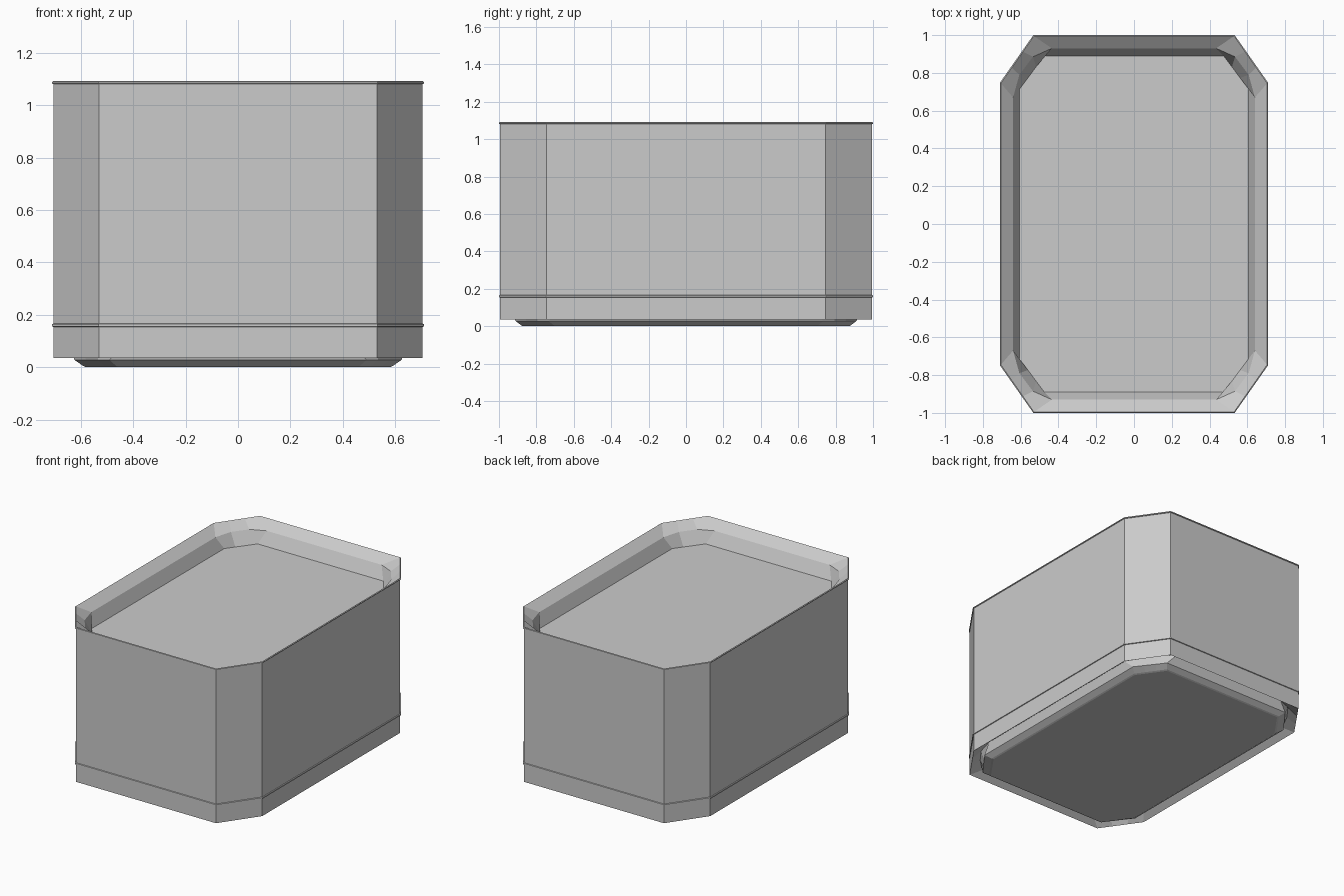
import bpy, bmesh, math

if "Cube" in bpy.data.objects:
    bpy.data.objects.remove(bpy.data.objects["Cube"])


def ring(corner, z):
    """16-point loop: one four-point corner mirrored into all quadrants."""
    a = [(x, y) for x, y in corner]
    b = [(-x, y) for x, y in reversed(corner)]
    c = [(-x, -y) for x, y in corner]
    d = [(x, -y) for x, y in reversed(corner)]
    return [(x, y, z) for x, y in a + b + c + d]


def chamfer(hx, hy, cx, cy):
    """Straight chamfer from (hx, cy) to (cx, hy), split in three."""
    return [(hx + (cx - hx) * t / 3, cy + (hy - cy) * t / 3) for t in range(4)]


def loft(name, rings, cap_first=False, cap_last=False):
    """Skin a stack of rings, then merge flat strips into clean faces."""
    bm = bmesh.new()
    loops = [[bm.verts.new(p) for p in ring(c, z)] for c, z in rings]
    for lo, hi in zip(loops, loops[1:]):
        for i in range(16):
            j = (i + 1) % 16
            bm.faces.new((lo[i], lo[j], hi[j], hi[i]))
    if cap_first:
        bm.faces.new(loops[0][::-1])
    if cap_last:
        bm.faces.new(loops[-1])
    bmesh.ops.dissolve_limit(bm, angle_limit=math.radians(0.5),
                             verts=bm.verts, edges=bm.edges)
    mesh = bpy.data.meshes.new(name)
    bm.to_mesh(mesh)
    bm.free()
    obj = bpy.data.objects.new(name, mesh)
    bpy.context.collection.objects.link(obj)
    return obj


wall = chamfer(0.705, 0.995, 0.53, 0.745)
lip = chamfer(0.71, 1.0, 0.533, 0.748)
rounded = [(0.64, 0.67), (0.607, 0.79), (0.535, 0.885), (0.435, 0.93)]
floor = chamfer(0.605, 0.89, 0.475, 0.715)
foot_upper = chamfer(0.625, 0.912, 0.49, 0.735)
foot_lower = chamfer(0.59, 0.88, 0.465, 0.705)

# Upper box: wall, thin rim lip, sloped rim and recessed top panel
loft("box_body", [
    (lip, 0.16), (lip, 0.164), (wall, 0.166), (wall, 1.081),
    (lip, 1.083), (lip, 1.088), (wall, 1.092),
    (rounded, 1.04), (floor, 0.955)], cap_last=True)

# Base: stepped foot, groove around it and outer skirt
loft("base_tray", [
    (foot_lower, 0.004), (foot_upper, 0.028), (rounded, 0.09),
    (wall, 0.035), (wall, 0.154), (lip, 0.156), (lip, 0.16)])

# Flat foot panel closing the base
loft("foot_panel", [(chamfer(0.58, 0.87, 0.458, 0.698), 0.0),
                    (foot_lower, 0.004)], cap_first=True)
